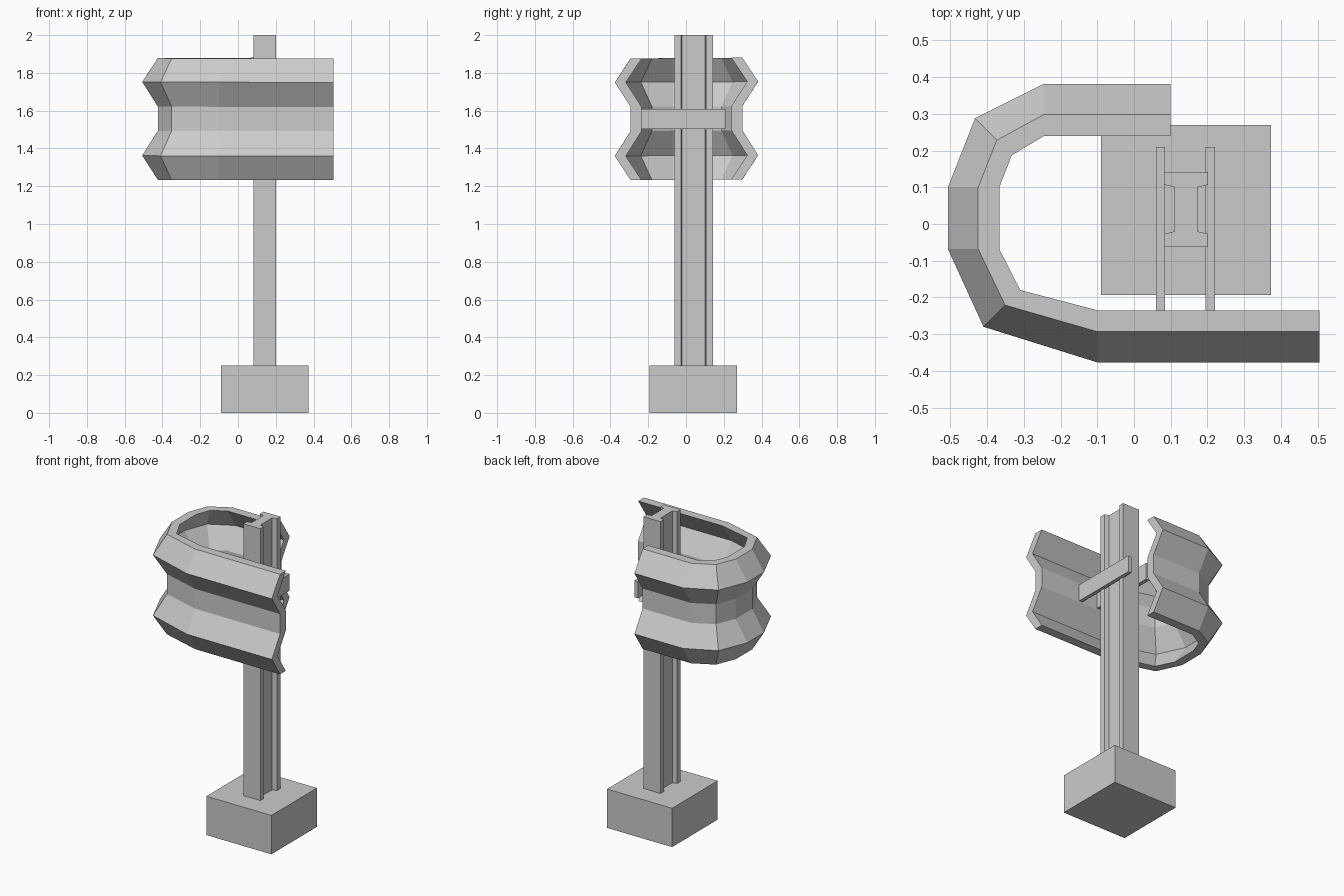
import bpy
import bmesh

if "Cube" in bpy.data.objects:
    bpy.data.objects.remove(bpy.data.objects["Cube"], do_unlink=True)

grey = bpy.data.materials.new("galvanised_grey")
grey.use_nodes = True
COLOUR = (0.6, 0.6, 0.6, 1)
grey.diffuse_color = COLOUR
grey.node_tree.nodes["Principled BSDF"].inputs["Base Color"].default_value = COLOUR


def loft(name, rings):
    """Skin closed rings of equal length and cap both ends."""
    bm = bmesh.new()
    loops = [[bm.verts.new(p) for p in ring] for ring in rings]
    n = len(loops[0])
    for a, b in zip(loops, loops[1:]):
        for i in range(n):
            j = (i + 1) % n
            bm.faces.new((a[i], a[j], b[j], b[i]))
    bm.faces.new(loops[0][::-1])
    bm.faces.new(loops[-1])
    bmesh.ops.recalc_face_normals(bm, faces=bm.faces)
    mesh = bpy.data.meshes.new(name)
    bm.to_mesh(mesh)
    bm.free()
    mesh.materials.append(grey)
    obj = bpy.data.objects.new(name, mesh)
    bpy.context.collection.objects.link(obj)
    return obj


def prism(name, outline, z0, z1):
    return loft(name, [[(x, y, z) for x, y in outline] for z in (z0, z1)])


def box(name, x0, x1, y0, y1, z0, z1):
    return prism(name, [(x0, y0), (x1, y0), (x1, y1), (x0, y1)], z0, z1)


# Concrete foot
box("foot_block", -0.09, 0.373, -0.193, 0.27, 0, 0.25)

# I-beam post, one quarter of its section mirrored around the centre
cx, cy = 0.142, 0.04
quarter = [(0.06, 0.102), (0.06, 0.067), (0.031, 0.06)]
section = []
for sx, sy, pts in ((1, 1, quarter), (1, -1, quarter[::-1]),
                    (-1, -1, quarter), (-1, 1, quarter[::-1])):
    section += [(cx + sx * x, cy + sy * y) for x, y in pts]
prism("post", section, 0.25, 2.0)

# Straps on both sides of the post holding the rail
for name, x in (("right_strap", 0.06), ("left_strap", 0.195)):
    box(name, x, x + 0.025, -0.235, 0.21, 1.502, 1.61)

# Rail path: inner and outer limits of the corrugation at each bend
path = [
    ((0.505, -0.235), (0.505, -0.377)),
    ((-0.10, -0.235), (-0.10, -0.377)),
    ((-0.31, -0.18), (-0.41, -0.28)),
    ((-0.367, -0.068), (-0.507, -0.068)),
    ((-0.367, 0.10), (-0.507, 0.10)),
    ((-0.333, 0.187), (-0.433, 0.288)),
    ((-0.245, 0.24), (-0.245, 0.382)),
    ((0.10, 0.24), (0.10, 0.382)),
]

# Corrugated cross-section as (depth fraction, height)
heights = [1.232, 1.36, 1.492, 1.62, 1.75, 1.876]
ridges = [0, 1, 0, 0, 1, 0]
inner_side = [(0.59 * r, z) for r, z in zip(ridges, heights)]
outer_side = [(0.41 + 0.59 * r, z) for r, z in zip(ridges, heights)]
profile = inner_side + outer_side[::-1]

rings = []
for k, (a, b) in enumerate(path):
    lift = 0.0006 * k
    rings.append([(a[0] + t * (b[0] - a[0]), a[1] + t * (b[1] - a[1]), z + lift)
                  for t, z in profile])
loft("curved_rail", rings)
